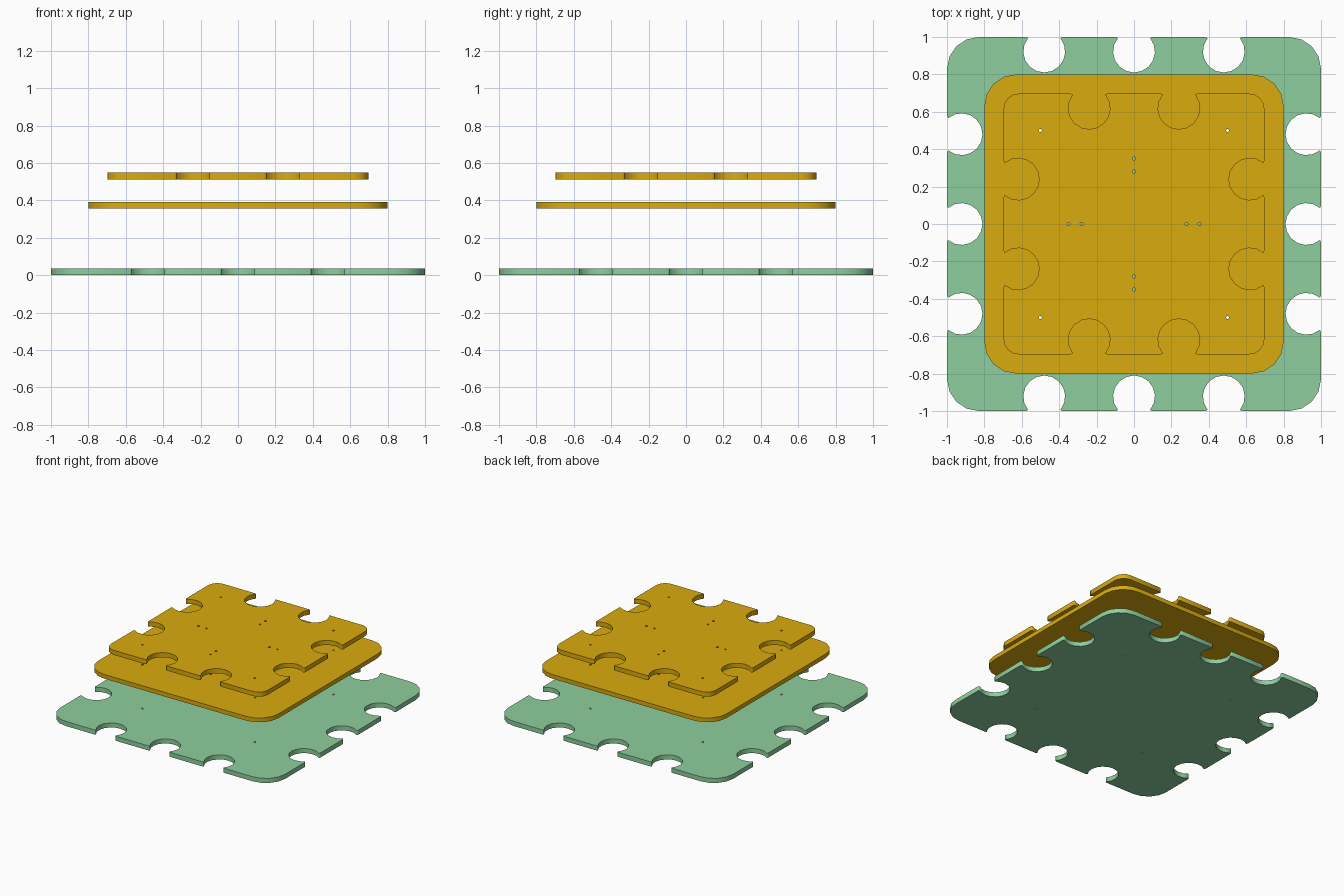
import bpy
from math import sin, cos, pi, radians

if "Cube" in bpy.data.objects:
    bpy.data.objects.remove(bpy.data.objects["Cube"])

def material(name, color):
    m = bpy.data.materials.new(name)
    m.diffuse_color = color
    m.use_nodes = True
    m.node_tree.nodes["Principled BSDF"].inputs["Base Color"].default_value = m.diffuse_color
    return m

green = material("green", (0.27, 0.62, 0.34, 1))
amber = material("amber", (0.70, 0.41, 0.004, 1))

NOTCH_R, NOTCH_DEPTH = 0.112, 0.078

def side(half, corner, notches):
    """Top edge running left to right, then the top right corner."""
    pts = []
    for x in notches:
        pts.append((x - 0.097, half))                      # flared lip
        for i in range(13):                                # round socket
            a = radians(140 + 260 * i / 12)
            pts.append((x + NOTCH_R * cos(a), half - NOTCH_DEPTH + NOTCH_R * sin(a)))
        pts.append((x + 0.097, half))
    c = half - corner
    for i in range(5):                                     # rounded corner
        a = pi / 2 * (1 - i / 4)
        pts.append((c + corner * cos(a), c + corner * sin(a)))
    return pts

def plate(name, half, z0, z1, corner, notches, holes, mat):
    # One side is repeated four times by quarter turns
    outline, edge = [], side(half, corner, notches)
    for _ in range(4):
        outline += edge
        edge = [(y, -x) for x, y in edge]
    loops = [outline]
    for hx, hy in holes:                                   # tiny pin holes
        loops.append([(hx + 0.009 * cos(a * pi / 3), hy + 0.009 * sin(a * pi / 3))
                      for a in range(6)])
    cu = bpy.data.curves.new(name, 'CURVE')
    cu.dimensions = '2D'
    cu.fill_mode = 'BOTH'
    cu.extrude = (z1 - z0) / 2
    for loop in loops:
        s = cu.splines.new('POLY')
        s.points.add(len(loop) - 1)
        for p, (x, y) in zip(s.points, loop):
            p.co = (x, y, 0, 1)
        s.use_cyclic_u = True
    cu.materials.append(mat)
    ob = bpy.data.objects.new(name, cu)
    ob.location.z = (z0 + z1) / 2
    bpy.context.collection.objects.link(ob)
    bpy.ops.object.select_all(action='DESELECT')
    ob.select_set(True)
    bpy.context.view_layer.objects.active = ob
    bpy.ops.object.convert(target='MESH')

corners = [(x, y) for x in (-0.5, 0.5) for y in (-0.5, 0.5)]
axis = [p for d in (-0.35, -0.28, 0.28, 0.35) for p in ((d, 0), (0, d))]

plate("base_plate", 1.0, 0.0, 0.037, 0.17, (-0.48, 0, 0.48), corners, green)
plate("middle_plate", 0.8, 0.358, 0.392, 0.17, (), corners + axis, amber)
plate("top_plate", 0.697, 0.513, 0.55, 0.08, (-0.24, 0.24), corners + axis, amber)
